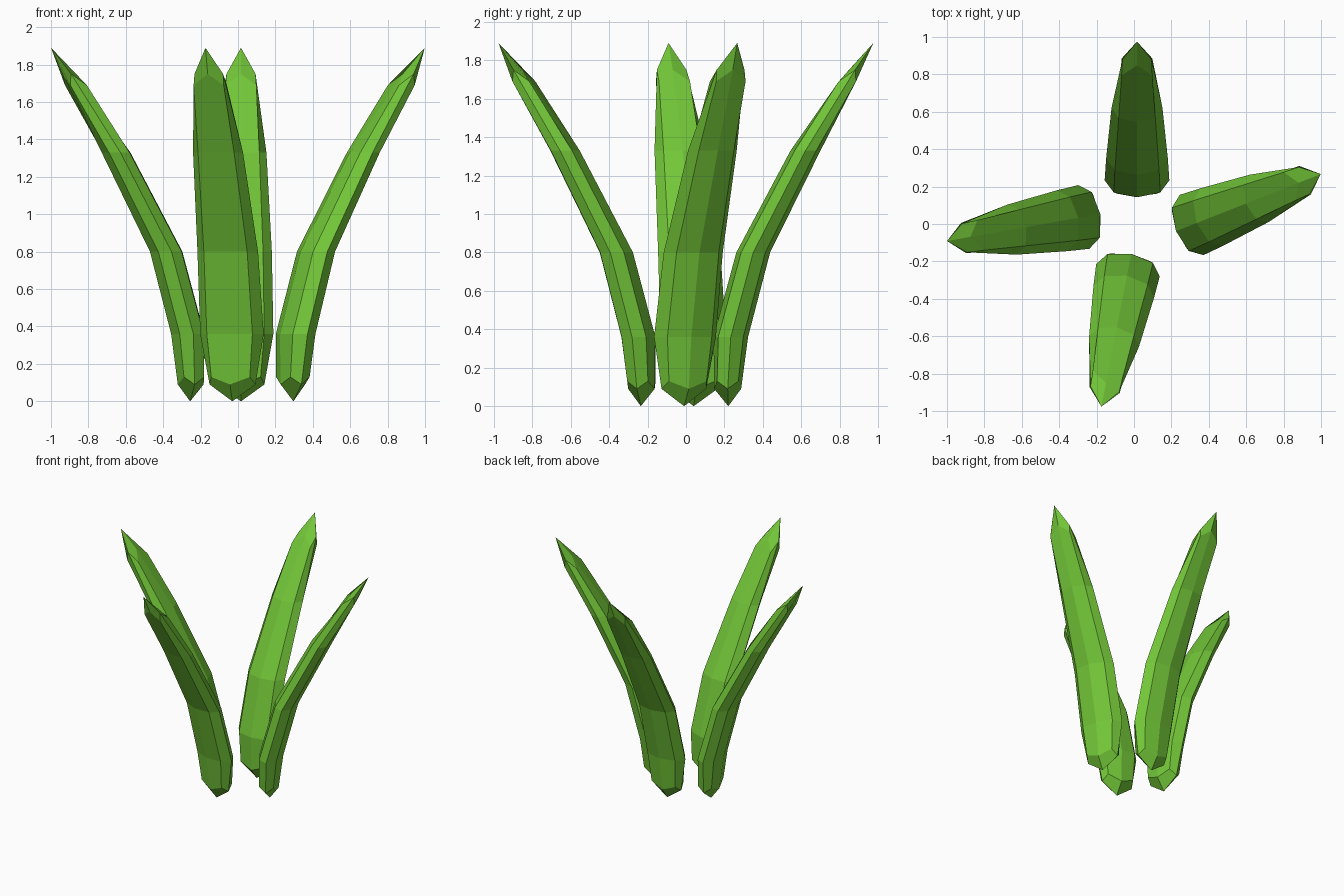
import bpy, bmesh, math
from mathutils import Matrix

if "Cube" in bpy.data.objects:
    bpy.data.objects.remove(bpy.data.objects["Cube"])

green = bpy.data.materials.new("leaf_green")
green.diffuse_color = (0.17, 0.57, 0.04, 1)
green.use_nodes = True
green.node_tree.nodes["Principled BSDF"].inputs["Base Color"].default_value = green.diffuse_color

HEIGHT, REACH = 1.89, 0.755
# cross-sections: (edge z, corner z, edge lean, corner lean,
#                  edge half depth, edge half width, corner half depth, corner half width)
RINGS = [
    (0.09, 0.13, -0.003, -0.003, 0.070, 0.125, 0.055, 0.105),
    (0.36, 0.36, 0.013, 0.013, 0.090, 0.173, 0.065, 0.124),
    (0.80, 0.80, 0.130, 0.130, 0.088, 0.165, 0.063, 0.118),
    (1.33, 1.33, 0.402, 0.402, 0.078, 0.136, 0.056, 0.098),
    (1.75, 1.69, 0.660, 0.620, 0.032, 0.078, 0.045, 0.082),
]


def ring(bm, r):
    """Eight points, alternating edge middles (even) and corners (odd)."""
    ze, zc, le, lc, de, we, dc, wc = r
    pts = [(le + de, 0, ze), (lc + dc, wc, zc), (le, we, ze), (lc - dc, wc, zc),
           (le - de, 0, ze), (lc - dc, -wc, zc), (le, -we, ze), (lc + dc, -wc, zc)]
    return [bm.verts.new(p) for p in pts]


def leaf(name, base, angle):
    bm = bmesh.new()
    rings = [ring(bm, r) for r in RINGS]
    # sides
    for a, b in zip(rings, rings[1:]):
        for i in range(8):
            j = (i + 1) % 8
            bm.faces.new((a[i], a[j], b[j], b[i]))
    # pointed caps of four quads each
    for pole, r in (((0, 0, 0), rings[0]), ((REACH, 0, HEIGHT), rings[-1])):
        p = bm.verts.new(pole)
        for i in range(0, 8, 2):
            bm.faces.new((p, r[i], r[i + 1], r[(i + 2) % 8]))
    bmesh.ops.recalc_face_normals(bm, faces=bm.faces)
    bm.transform(Matrix.Translation((*base, 0)) @ Matrix.Rotation(math.radians(angle), 4, 'Z'))
    mesh = bpy.data.meshes.new(name)
    bm.to_mesh(mesh)
    bm.free()
    mesh.materials.append(green)
    bpy.context.collection.objects.link(bpy.data.objects.new(name, mesh))


# four leaves fanning outwards
leaf("right_leaf", (0.296, -0.01), 21.5)
leaf("back_leaf", (0.016, 0.22), 90)
leaf("left_leaf", (-0.256, 0.04), 190)
leaf("front_leaf", (-0.03, -0.235), 259)
